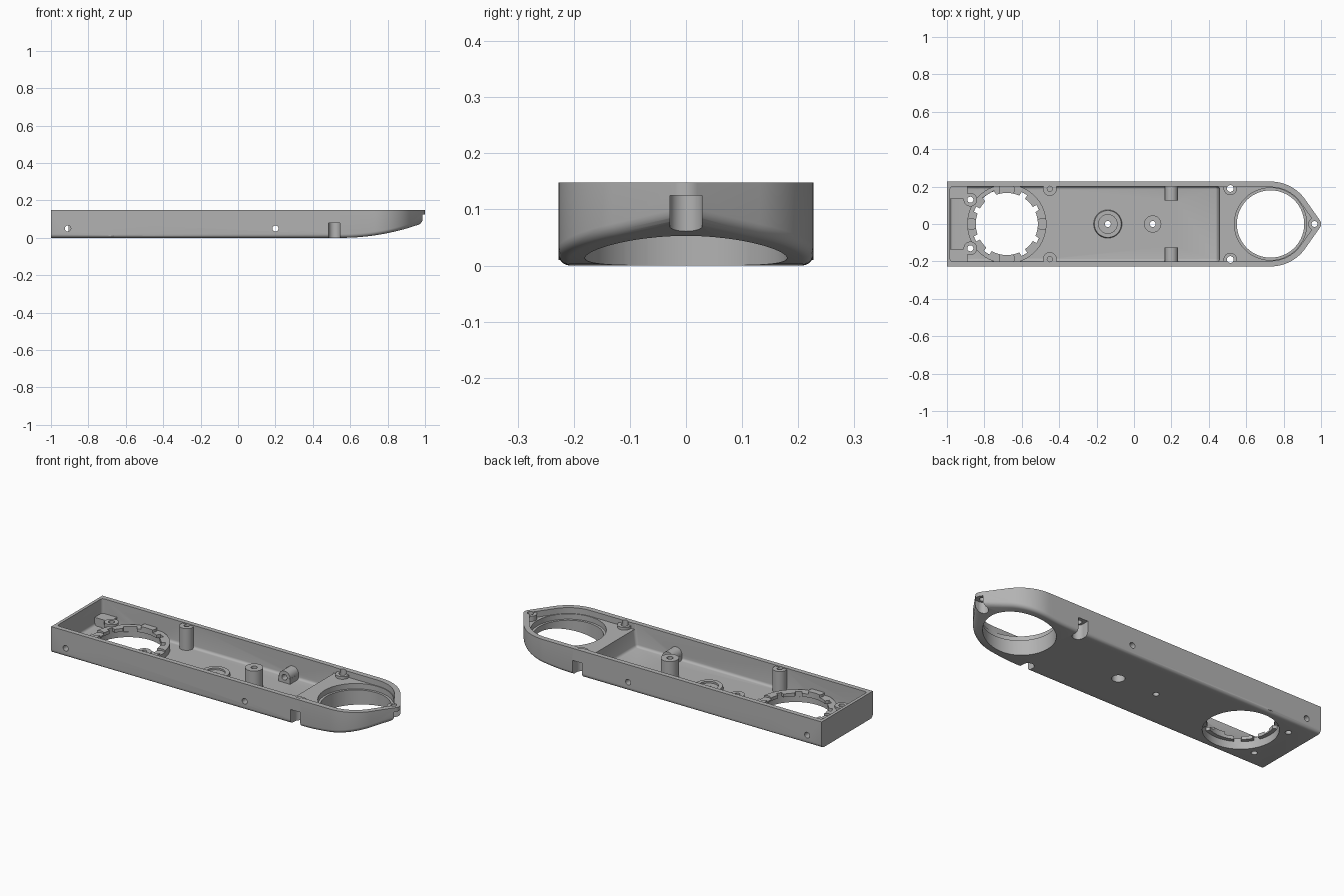
import bpy, bmesh, math
from mathutils import Matrix

if "Cube" in bpy.data.objects:
    bpy.data.objects.remove(bpy.data.objects["Cube"])

grey = bpy.data.materials.new("mid grey")
grey.use_nodes = True
grey.diffuse_color = (0.45, 0.45, 0.45, 1)
grey.node_tree.nodes["Principled BSDF"].inputs["Base Color"].default_value = (0.45, 0.45, 0.45, 1)

TOP, FLOOR = 0.148, 0.02
HALF, NOSE_X, TIP_X, TIP_R = 0.227, 0.73, 0.965, 0.035
RING_X = -0.68


def make_object(name, bm):
    bmesh.ops.recalc_face_normals(bm, faces=bm.faces)
    mesh = bpy.data.meshes.new(name)
    bm.to_mesh(mesh)
    bm.free()
    obj = bpy.data.objects.new(name, mesh)
    bpy.context.collection.objects.link(obj)
    return obj


def box(name, x0, x1, y0, y1, z0, z1):
    bm = bmesh.new()
    bmesh.ops.create_cube(bm, size=1)
    for v in bm.verts:
        v.co = [lo if c < 0 else hi for c, lo, hi in zip(v.co, (x0, y0, z0), (x1, y1, z1))]
    return make_object(name, bm)


def cylinder(name, x, y, z0, z1, r, sides=32, r_top=None):
    bm = bmesh.new()
    bmesh.ops.create_cone(bm, cap_ends=True, segments=sides, radius1=r, radius2=r_top or r,
                          depth=z1 - z0, matrix=Matrix.Translation((x, y, (z0 + z1) / 2)))
    return make_object(name, bm)


def side_cylinder(name, x, z, y0, y1, r):
    bm = bmesh.new()
    place = Matrix.Translation((x, (y0 + y1) / 2, z)) @ Matrix.Rotation(math.pi / 2, 4, 'X')
    bmesh.ops.create_cone(bm, cap_ends=True, segments=24, radius1=r, radius2=r,
                          depth=abs(y1 - y0), matrix=place)
    return make_object(name, bm)


def half_outline(inset, x0):
    """Straight side, nose arc and small tip arc, shrunk by the inset."""
    big, small = HALF - inset, TIP_R - inset
    tangent = math.acos((big - small) / (TIP_X - NOSE_X))
    pts = [(x0, big)]
    pts += [(0.54 + (NOSE_X - 0.54) * i / 8, big) for i in range(8)]
    for cx, r, a0, a1, n in ((NOSE_X, big, math.pi / 2, tangent, 16), (TIP_X, small, tangent, 0, 10)):
        for i in range(n + 1):
            a = a0 + (a1 - a0) * i / n
            pts.append((cx + r * math.cos(a), r * math.sin(a)))
    return pts


def loft(name, x0, levels):
    """Stack symmetric outlines; each level is an inset and a height function."""
    bm = bmesh.new()
    rings = []
    for inset, height in levels:
        pts = half_outline(inset, x0)
        rings.append([[bm.verts.new((x, s * y, height(x))) for x, y in pts] for s in (1, -1)])
    count = len(rings[0][0])
    for left, right in (rings[0], rings[-1]):
        for i in range(count - 1):
            bm.faces.new((left[i], left[i + 1], right[i + 1], right[i]))
    for low, high in zip(rings, rings[1:]):
        for a, b in zip(low, high):
            for i in range(count - 1):
                bm.faces.new((a[i], a[i + 1], b[i + 1], b[i]))
        bm.faces.new((low[0][0], low[1][0], high[1][0], high[0][0]))
    bmesh.ops.remove_doubles(bm, verts=bm.verts, dist=1e-5)
    return make_object(name, bm)


def underside(x):
    return 0.075 * (max(0, x - 0.55) / 0.43) ** 2


# Tray body with rounded lower edge and rising nose
levels = []
for k in range(6):
    a = math.pi / 2 * k / 5
    levels.append((0.02 * (1 - math.sin(a)), lambda x, h=0.02 * (1 - math.cos(a)): underside(x) + h))
levels.append((0, lambda x: TOP))
body = loft("tray_body", -1, levels)
body.data.materials.append(grey)


def combine(tool, operation):
    tool.hide_render = True
    tool.data.materials.append(grey)
    mod = body.modifiers.new(operation, 'BOOLEAN')
    mod.operation, mod.solver, mod.object = operation, 'EXACT', tool
    bpy.context.view_layer.objects.active = body
    bpy.ops.object.modifier_apply(modifier=mod.name)
    bpy.data.objects.remove(tool)


def cut(tool):
    combine(tool, 'DIFFERENCE')


def add(tool):
    combine(tool, 'UNION')


# Main cavity with sloped end and softened lower edges
cavity = box("cavity", -0.983, 0.47, -0.2, 0.2, FLOOR, 0.2)
bm = bmesh.new()
bm.from_mesh(cavity.data)
for v in bm.verts:
    if v.co.x > 0 and v.co.z < 0.1:
        v.co.x -= 0.025
edges = [e for e in bm.edges if min(v.co.z for v in e.verts) < 0.1]
bmesh.ops.bevel(bm, geom=edges, offset=0.014, segments=4, profile=0.5, affect='EDGES')
bm.to_mesh(cavity.data)
bm.free()
cut(cavity)

# Nose recess and stepped opening
cut(loft("nose_recess", 0.44, [(0.03, lambda x: 0.115), (0.03, lambda x: 0.2)]))
cut(cylinder("nose_ledge", NOSE_X, 0, 0.085, 0.2, 0.193, 96))
cut(cylinder("nose_opening", NOSE_X, 0, -0.1, 0.2, 0.18, 96))

# Raised collar around the rear opening, and its opening
add(cylinder("rear_collar", RING_X, 0, 0.01, 0.06, 0.212, 96))
for s in (1, -1):
    add(cylinder("collar_post", RING_X, s * 0.185, 0.01, 0.075, 0.042))
cut(cylinder("rear_opening", RING_X, 0, -0.1, 0.042, 0.188, 96))
cut(cylinder("rear_lip_opening", RING_X, 0, 0.03, 0.2, 0.166, 96))

# Notches through the collar lip
for degrees, width in ((122, 0.07), (60, 0.035), (28, 0.03), (-28, 0.03), (-60, 0.035),
                       (-125, 0.035), (155, 0.03), (-155, 0.03)):
    notch = box("lip_notch", 0.1, 0.188, -width / 2, width / 2, 0.03, 0.2)
    notch.data.transform(Matrix.Translation((RING_X, 0, 0)) @ Matrix.Rotation(math.radians(degrees), 4, 'Z'))
    cut(notch)

# Clip hollows front and back of the collar
for x in (RING_X - 0.19, RING_X + 0.19):
    cut(cylinder("clip_hollow", x, 0, 0.05, 0.2, 0.03))

# Centre bosses
add(cylinder("wide_boss", -0.14, 0, 0.01, 0.036, 0.078, 48, 0.072))
cut(cylinder("wide_boss_dish", -0.14, 0, 0.026, 0.2, 0.05, 48))
cut(cylinder("wide_boss_hole", -0.14, 0, -0.1, 0.2, 0.016))
add(cylinder("tall_post", 0.1, 0, 0.01, 0.127, 0.046))
cut(cylinder("tall_post_bore", 0.1, 0, -0.1, 0.09, 0.033))
cut(cylinder("tall_post_hole", 0.1, 0, 0.05, 0.2, 0.016))

# Mirrored bosses, screw holes and side bores
for s in (1, -1):
    def span(a, b):
        return sorted((s * a, s * b))

    add(box("corner_block", -0.99, -0.89, *span(0.135, 0.21), 0.01, 0.066))
    add(cylinder("corner_boss", -0.875, s * 0.13, 0.01, 0.072, 0.036))
    cut(cylinder("corner_screw_hole", -0.875, s * 0.13, -0.1, 0.2, 0.016))

    add(cylinder("wall_post", -0.45, s * 0.188, 0.01, 0.142, 0.037))
    cut(cylinder("wall_post_hole", -0.45, s * 0.188, 0.05, 0.2, 0.014))

    add(box("side_lug_base", 0.164, 0.236, *span(0.125, 0.21), 0.01, 0.05))
    add(side_cylinder("side_lug", 0.2, 0.05, *span(0.1255, 0.21), 0.0355))
    for x in (-0.91, 0.2):
        cut(side_cylinder("side_bore", x, 0.05, *span(0.11, 0.3), 0.016))

    add(cylinder("nose_boss", 0.515, s * 0.19, 0.09, 0.13, 0.036))
    cut(cylinder("side_slot_end", 0.515, s * 0.19, -0.1, 0.08, 0.03))
    cut(box("side_slot", 0.4851, 0.5449, *span(0.19, 0.3), -0.1, 0.0801))
    cut(cylinder("nose_screw_hole", 0.515, s * 0.19, 0.05, 0.2, 0.018))

# Tip boss with open slot underneath
add(cylinder("tip_boss", TIP_X, 0, 0.1, 0.144, 0.034))
cut(cylinder("tip_slot_end", TIP_X, 0, -0.1, 0.125, 0.029))
cut(box("tip_slot", TIP_X, 1.1, -0.0288, 0.0288, -0.1, 0.1251))
cut(cylinder("tip_screw_hole", TIP_X, 0, 0.05, 0.2, 0.016))

# Smooth curved walls, keep crisp edges
bpy.ops.object.select_all(action='DESELECT')
body.select_set(True)
bpy.context.view_layer.objects.active = body
bpy.ops.object.shade_smooth_by_angle(angle=math.radians(30))
